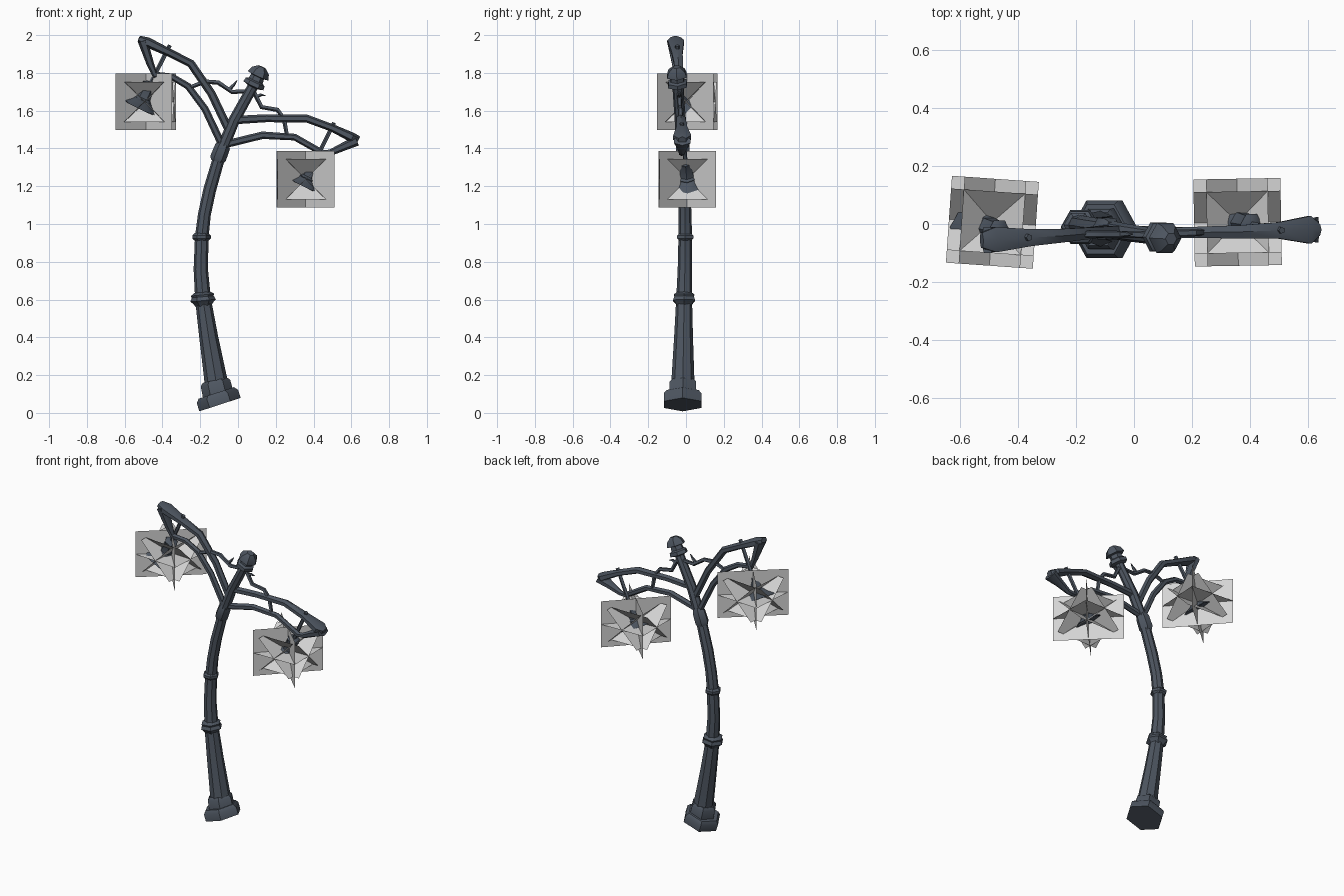
import bpy, bmesh, math
from mathutils import Vector, Matrix


def material(name, rgb):
    m = bpy.data.materials.new(name)
    m.diffuse_color = (*rgb, 1)
    return m


iron = material("blue_grey_iron", (0.075, 0.092, 0.118))
glow = material("pale_grey_glow", (0.66, 0.66, 0.66))


def finish(name, bm, mat, smooth=True):
    me = bpy.data.meshes.new(name)
    bm.to_mesh(me)
    bm.free()
    me.materials.append(mat)
    ob = bpy.data.objects.new(name, me)
    bpy.context.collection.objects.link(ob)
    if smooth:
        bpy.ops.object.select_all(action='DESELECT')
        ob.select_set(True)
        bpy.context.view_layer.objects.active = ob
        bpy.ops.object.shade_smooth_by_angle(angle=math.radians(40))
    return ob


def tube(name, pts, sides=6):
    """Closed tube; each point is (x, y, z, radius, radius along y)."""
    bm = bmesh.new()
    P = [Vector(p[:3]) for p in pts]
    rings = []
    for i, p in enumerate(pts):
        t = (P[min(i + 1, len(P) - 1)] - P[max(i - 1, 0)]).normalized()
        side = Vector((0, 1, 0))
        side = (side - t * side.dot(t)).normalized()
        nrm = side.cross(t)
        rx, ry = p[3], p[-1]
        rings.append([bm.verts.new(P[i] + nrm * rx * math.cos(a) + side * ry * math.sin(a))
                      for a in [2 * math.pi * k / sides for k in range(sides)]])
    for a, b in zip(rings, rings[1:]):
        for k in range(sides):
            j = (k + 1) % sides
            bm.faces.new((a[k], a[j], b[j], b[k]))
    bm.faces.new(rings[0][::-1])
    bm.faces.new(rings[-1])
    bmesh.ops.recalc_face_normals(bm, faces=bm.faces[:])
    return finish(name, bm, iron)


def turned(name, pos, axis, profile, sides=6):
    """Turned part: profile of (distance along axis, radius)."""
    pos, axis = Vector(pos), Vector(axis).normalized()
    return tube(name, [(*(pos + axis * h), r) for h, r in profile], sides)


# Bent post
tube("post", [(-.11, -.017, .12, .066), (-.12, -.016, .19, .06), (-.155, -.013, .40, .05),
              (-.185, -.01, .60, .042), (-.197, -.006, .76, .038), (-.192, -.004, .93, .036),
              (-.178, -.005, 1.05, .034), (-.15, -.01, 1.18, .034), (-.095, -.017, 1.37, .032),
              (-.02, -.03, 1.55, .030), (.085, -.045, 1.74, .028)], 8)

# Tilted hexagonal foot and its step
turned("foot", (-.095, -.018, .044), (-.31, 0, .95),
       [(0, .115), (.045, .115), (.065, .098)])
turned("foot_step", (-.105, -.017, .095), (-.22, 0, .97),
       [(0, .082), (.065, .08), (.08, .065)])

# Collars on the post
turned("lower_collar", (-.182, -.01, .565), (-.1, 0, 1),
       [(0, .042), (.02, .056), (.03, .068), (.05, .058), (.06, .062), (.075, .04)])
turned("middle_collar", (-.193, -.004, .912), (0, 0, 1),
       [(0, .037), (.012, .049), (.028, .049), (.04, .035)])
turned("upper_collar", (-.112, -.015, 1.33), (.35, -.03, .92),
       [(0, .034), (.02, .043), (.085, .041), (.11, .03)])

# Finial
turned("finial", (.078, -.044, 1.725), (.42, -.06, .9),
       [(0, .03), (.008, .058), (.03, .055), (.038, .04), (.062, .037),
        (.066, .06), (.095, .05), (.118, .022)])

# Arms: each has a flared upper bar, a lower bar and a hanging rod
tube("right_upper_bar", [(-.02, -.03, 1.55, .022), (.15, -.03, 1.56, .021), (.365, -.027, 1.558, .021, .026),
                         (.50, -.022, 1.508, .02, .033), (.605, -.02, 1.458, .026, .055),
                         (.637, -.02, 1.443, .022, .022)])
tube("right_lower_bar", [(-.075, -.02, 1.42, .02), (.13, -.028, 1.47, .02), (.30, -.027, 1.46, .018),
                         (.45, -.022, 1.375, .017), (.49, -.022, 1.378, .017), (.56, -.02, 1.41, .022, .03),
                         (.63, -.02, 1.44, .026, .05)])
tube("left_upper_bar", [(-.05, -.025, 1.50, .022), (-.14, -.03, 1.69, .022), (-.25, -.04, 1.85, .022, .027),
                        (-.36, -.047, 1.905, .021, .034), (-.48, -.054, 1.962, .027, .05),
                        (-.525, -.056, 1.982, .016, .03)])
tube("left_lower_bar", [(-.085, -.02, 1.42, .02), (-.175, -.03, 1.61, .019), (-.265, -.035, 1.73, .018),
                        (-.35, -.04, 1.78, .017), (-.44, -.045, 1.79, .018), (-.465, -.05, 1.85, .02, .028),
                        (-.505, -.055, 1.97, .026, .052)])

# Thin scrolls bracing the arms
tube("left_scroll", [(-.265, -.033, 1.72, .011), (-.175, -.035, 1.755, .013), (-.105, -.035, 1.75, .013),
                     (-.03, -.036, 1.70, .013), (.06, -.038, 1.705, .011)], 5)
tube("left_scroll_thorn", [(-.05, -.035, 1.71, .011), (-.025, -.035, 1.735, .009), (-.005, -.035, 1.76, .002)], 5)
tube("right_scroll", [(.05, -.038, 1.705, .011), (.09, -.036, 1.69, .013), (.125, -.033, 1.62, .013),
                      (.21, -.03, 1.605, .013), (.245, -.028, 1.555, .013), (.26, -.026, 1.47, .011)], 5)
tube("right_scroll_thorn", [(.095, -.035, 1.67, .011), (.12, -.035, 1.685, .009), (.145, -.035, 1.68, .002)], 5)


def glow_cards(name, centre, turn):
    """Crossed cards: two tall diagonal ones, four tilted squares, one level square."""
    bm = bmesh.new()
    h = .15

    def card(u, v):
        u, v = Vector(u), Vector(v)
        bm.faces.new([bm.verts.new(u * a + v * b) for a, b in ((-1, -1), (1, -1), (1, 1), (-1, 1))])
    d = h * math.sqrt(.5)
    for s in (-1, 1):
        card((h, s * h, 0), (0, 0, h))
        card((h, 0, 0), (0, d, s * d))
        card((0, h, 0), (d, 0, s * d))
    card((h, 0, 0), (0, h, 0))
    bm.transform(Matrix.Translation(centre) @ Matrix.Rotation(math.radians(turn), 4, 'Z'))
    finish(name, bm, glow, False)


def lantern(side, rod_top, centre, glow_centre, turn, size):
    top, c = Vector(rod_top), Vector(centre)
    down = (c - top).normalized()
    tube(side + "_rod", [(*top, .012), (*(c - down * .08), .012)], 5)
    turned(side + "_lantern_body", c - down * .1, down,
           [(0, .022), (.012, .042), (.03, .036), (.09, .042), (.1, .055), (.12, .045), (.15, .02)], 6)
    turned(side + "_lantern_shade", c - down * .01, down,
           [(0, .04), (.025, size * .6), (.05, size), (.053, size * .95), (.03, .045)], 6)
    glow_cards(side + "_glow", glow_centre, turn)


lantern("left", (-.36, -.047, 1.945), (-.505, -.015, 1.66), (-.488, .006, 1.647), -4, .125)
lantern("right", (.51, -.022, 1.535), (.365, .005, 1.245), (.357, .006, 1.237), 1, .105)
